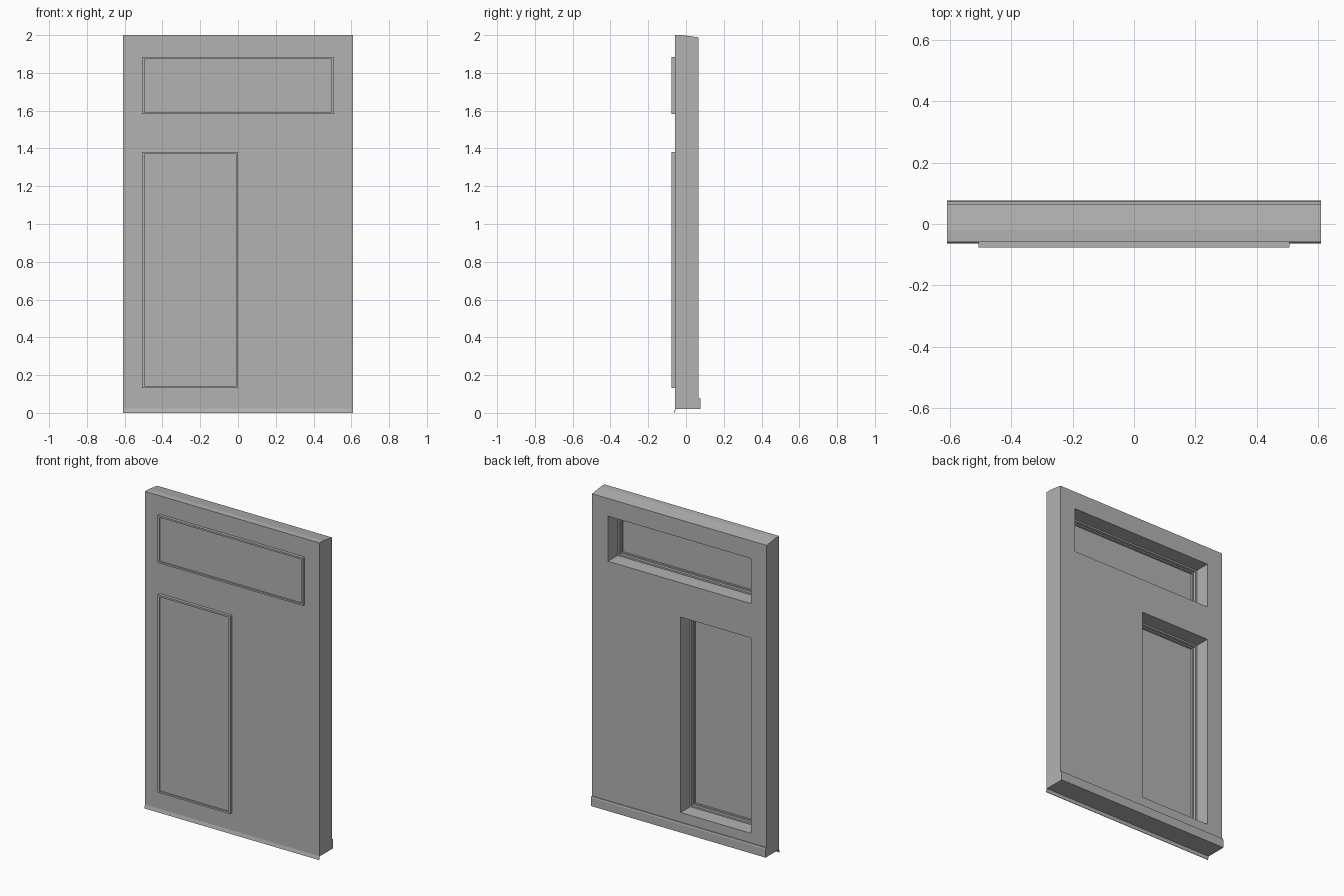
import bpy, bmesh

cube = bpy.data.objects.get("Cube")
if cube:
    bpy.data.objects.remove(cube, do_unlink=True)

grey = bpy.data.materials.new("plain grey")
grey.use_nodes = True
GREY = (0.45, 0.45, 0.45, 1)
grey.diffuse_color = GREY
grey.node_tree.nodes["Principled BSDF"].inputs["Base Color"].default_value = GREY

HALF = 0.61                      # half width of the wall
FRONT, BACK = -0.058, 0.066      # wall faces


def finish(bm, name):
    bmesh.ops.recalc_face_normals(bm, faces=bm.faces)
    mesh = bpy.data.meshes.new(name)
    bm.to_mesh(mesh)
    bm.free()
    mesh.materials.append(grey)
    obj = bpy.data.objects.new(name, mesh)
    bpy.context.collection.objects.link(obj)
    return obj


def extrude_profile(name, profile, x0=-HALF, x1=HALF):
    """Sweep a closed (y, z) profile along x."""
    bm = bmesh.new()
    face = bm.faces.new([bm.verts.new((x0, y, z)) for y, z in profile])
    new = bmesh.ops.extrude_face_region(bm, geom=[face])["geom"]
    verts = [v for v in new if isinstance(v, bmesh.types.BMVert)]
    bmesh.ops.translate(bm, verts=verts, vec=(x1 - x0, 0, 0))
    return finish(bm, name)


def rect(y0, y1, z0, z1):
    return [(y0, z0), (y1, z0), (y1, z1), (y0, z1)]


def rect_frame(name, x0, x1, z0, z1, section):
    """Sweep a closed (inset, y) section around a rectangle."""
    bm = bmesh.new()
    rings = [[bm.verts.new(p) for p in (
        (x0 + i, y, z0 + i), (x1 - i, y, z0 + i),
        (x1 - i, y, z1 - i), (x0 + i, y, z1 - i))] for i, y in section]
    for a, b in zip(rings, rings[1:] + rings[:1]):
        for k in range(4):
            n = (k + 1) % 4
            bm.faces.new((a[k], a[n], b[n], b[k]))
    return finish(bm, name)


# Wall slab with a top that falls slightly to the back
wall = extrude_profile("wall", [(FRONT, 0.02), (BACK, 0.02), (BACK, 1.988),
                                (-0.02, 2.0), (FRONT, 2.0)])

# Skirting along the back and drip strip under the front
extrude_profile("skirting", [(BACK, 0.02), (0.077, 0.02),
                             (0.077, 0.073), (0.074, 0.08), (BACK, 0.08)])
extrude_profile("drip_strip", [(FRONT, 0.022), (-0.064, 0.0),
                               (-0.061, 0.0), (FRONT + 0.003, 0.02)])

# Openings: outer frame rectangle as x0, x1, z0, z1
openings = {"upper": (-0.507, 0.507, 1.583, 1.884),
            "lower": (-0.507, 0.0, 0.132, 1.382)}
REVEAL = 0.008
section = [(0, FRONT), (0, -0.077), (0.011, -0.077), (0.011, -0.068),
           (0.026, -0.068), (0.026, -0.048), (0.018, -0.048),
           (0.018, -0.03), (REVEAL, -0.03), (REVEAL, FRONT)]

for name, (x0, x1, z0, z1) in openings.items():
    # Cut the recess through the wall
    cutter = extrude_profile("cutter", rect(-0.2, 0.2, z0 + REVEAL, z1 - REVEAL),
                             x0 + REVEAL, x1 - REVEAL)
    cutter.hide_render = True
    mod = wall.modifiers.new("opening", 'BOOLEAN')
    mod.operation = 'DIFFERENCE'
    mod.solver = 'EXACT'
    mod.object = cutter
    bpy.context.view_layer.objects.active = wall
    bpy.ops.object.modifier_apply(modifier=mod.name)
    bpy.data.objects.remove(cutter, do_unlink=True)

    # Stepped frame and the panel it holds
    rect_frame(name + "_frame", x0, x1, z0, z1, section)
    extrude_profile(name + "_panel", rect(-0.068, -0.06, z0 + 0.011, z1 - 0.011),
                    x0 + 0.011, x1 - 0.011)
